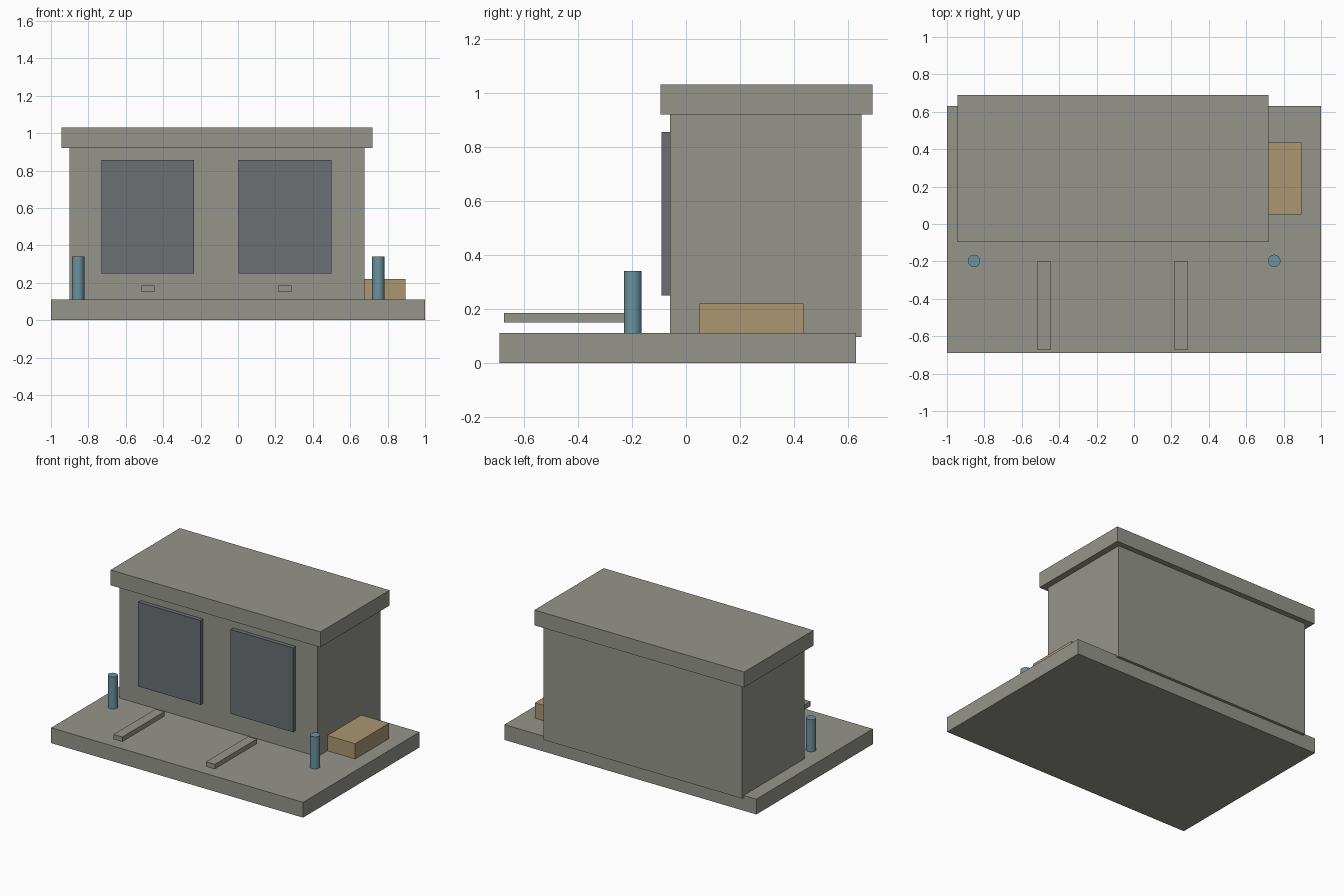
import bpy
import math

cube = bpy.data.objects.get("Cube")
if cube:
    bpy.data.objects.remove(cube, do_unlink=True)


def material(name, r, g, b):
    mat = bpy.data.materials.new(name)
    mat.use_nodes = True
    mat.diffuse_color = (r, g, b, 1)
    mat.node_tree.nodes["Principled BSDF"].inputs["Base Color"].default_value = (r, g, b, 1)
    return mat


concrete = material("concrete grey", 0.30, 0.30, 0.26)
steel = material("dark slate", 0.145, 0.16, 0.175)
teal = material("dusty teal", 0.15, 0.29, 0.34)
timber = material("tan timber", 0.41, 0.31, 0.165)


def box(name, mat, x, y, z):
    """Box spanning the given (low, high) range on each axis."""
    spans = (x, y, z)
    bpy.ops.mesh.primitive_cube_add(size=1, location=[(a + b) / 2 for a, b in spans])
    obj = bpy.context.object
    obj.name = name
    obj.scale = [b - a for a, b in spans]
    bpy.ops.object.transform_apply(location=False, rotation=False, scale=True)
    obj.data.materials.append(mat)
    return obj


# Building: ground slab, main block, overhanging roof
box("ground_slab", concrete, (-1, 1), (-0.69, 0.63), (0, 0.11))
box("building_block", concrete, (-0.9, 0.675), (-0.06, 0.65), (0.095, 0.92))
box("roof", concrete, (-0.945, 0.72), (-0.095, 0.69), (0.92, 1.03))

# Two bays, each with a raised door panel and a rail in front of it
for side, x in (("right", -0.482), ("left", 0.252)):
    box(side + "_door", steel, (x - 0.248, x + 0.248), (-0.09, -0.06), (0.25, 0.855))
    box(side + "_rail", concrete, (x - 0.035, x + 0.035), (-0.673, -0.197), (0.15, 0.185))

# Bollards at the front corners
for side, x in (("right", -0.855), ("left", 0.75)):
    bpy.ops.mesh.primitive_cylinder_add(vertices=24, radius=0.033, depth=0.23,
                                        location=(x, -0.197, 0.225))
    post = bpy.context.object
    post.name = side + "_bollard"
    post.data.materials.append(teal)
    bpy.ops.object.shade_smooth_by_angle(angle=math.radians(40))

# Crate beside the building
box("crate", timber, (0.675, 0.895), (0.05, 0.435), (0.11, 0.22))
